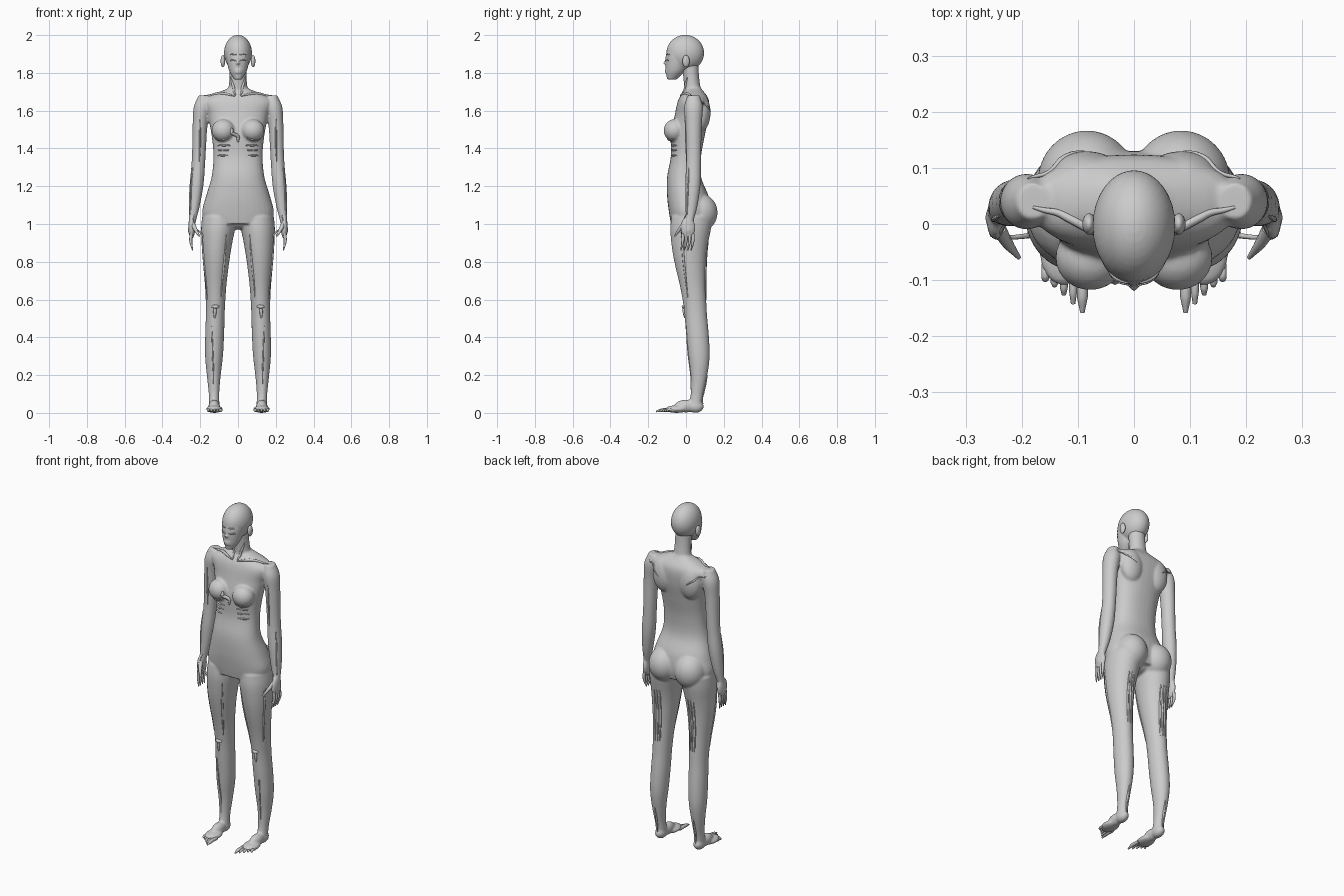
import bpy, bmesh, math
from mathutils import Vector, Matrix
from mathutils.bvhtree import BVHTree

if "Cube" in bpy.data.objects:
    bpy.data.objects.remove(bpy.data.objects["Cube"])

SHADE = (.6, .6, .6, 1)
grey = bpy.data.materials.new("soft_grey")
grey.use_nodes = True
grey.diffuse_color = SHADE
grey.node_tree.nodes["Principled BSDF"].inputs["Base Color"].default_value = SHADE

SIDES = 32
STEPS = 40
BOTH = (("left", 1), ("right", -1))


def sample(values, t):
    """Smooth value at t along evenly spaced control values."""
    last = len(values) - 1
    i = min(int(t * last), last - 1)
    u = t * last - i
    before, a, b, after = (values[min(max(k, 0), last)] for k in range(i - 1, i + 3))
    slope_a, slope_b = (b - before) / 2, (after - a) / 2
    ease = u * u * (3 - 2 * u)
    return a + (b - a) * ease + slope_a * u * (1 - u) ** 2 - slope_b * u * u * (1 - u)


def loft(bm, xs, ys, zs, widths, depths, squareness=1):
    """Stack of level rings, with centres and radii sampled from the lists."""
    rings = []
    for step in range(STEPS + 1):
        x, y, z, w, d = (sample(v, step / STEPS) for v in (xs, ys, zs, widths, depths))
        ring = []
        for i in range(SIDES):
            c, s = math.cos(math.tau * i / SIDES), math.sin(math.tau * i / SIDES)
            px = math.copysign(abs(c) ** squareness, c)
            py = math.copysign(abs(s) ** squareness, s)
            ring.append(bm.verts.new((x + w * px, y + d * py, z)))
        rings.append(ring)
    for low, high in zip(rings, rings[1:]):
        for i in range(SIDES):
            bm.faces.new((low[i - 1], low[i], high[i], high[i - 1]))
    bm.faces.new(rings[0])
    bm.faces.new(rings[-1])


def ball(bm, centre, radii):
    place = Matrix.Translation(centre) @ Matrix.Diagonal((*radii, 1))
    bmesh.ops.create_uvsphere(bm, u_segments=SIDES, v_segments=20, radius=1, matrix=place)


def finish(bm, name, voxel=None):
    """Make the object; with a voxel size, blend its pieces into one skin."""
    bmesh.ops.recalc_face_normals(bm, faces=bm.faces)
    for face in bm.faces:
        face.smooth = True
    mesh = bpy.data.meshes.new(name)
    bm.to_mesh(mesh)
    bm.free()
    mesh.materials.append(grey)
    ob = bpy.data.objects.new(name, mesh)
    bpy.context.collection.objects.link(ob)
    if voxel:
        blend = ob.modifiers.new("blend", "REMESH")
        blend.mode, blend.voxel_size, blend.use_smooth_shade = "VOXEL", voxel, True
        soften = ob.modifiers.new("soften", "SMOOTH")
        soften.factor, soften.iterations = .5, 6
    return ob


def tube(name, points, radii):
    """Tapered round strand through the points."""
    curve = bpy.data.curves.new(name, "CURVE")
    curve.dimensions, curve.bevel_depth, curve.bevel_resolution = "3D", 1, 2
    curve.use_fill_caps, curve.resolution_u = True, 4
    spline = curve.splines.new("BEZIER")
    spline.bezier_points.add(len(points) - 1)
    for knot, point, radius in zip(spline.bezier_points, points, radii):
        knot.co, knot.radius = point, radius
        knot.handle_left_type = knot.handle_right_type = "AUTO"
    curve.materials.append(grey)
    bpy.context.collection.objects.link(bpy.data.objects.new(name, curve))


# Torso and neck
bm = bmesh.new()
loft(bm, (0, 0), (.02, .02, .01, -.01, 0, .01, .03, .04, .04), (1, 1.72),
     (.17, .19, .17, .14, .13, .14, .16, .18, .05),
     (.1, .11, .11, .09, .08, .09, .09, .08, .04), squareness=.87)
loft(bm, (0, 0), (.04, .02), (1.66, 1.85), (.06, .047, .046), (.05, .042, .045))
ball(bm, (0, .02, 1), (.1, .07, .03))

# Limbs, breasts and buttocks
arm_radii = (.03, .045, .04, .037, .036, .037, .03, .02, .016)
leg_radii = (.09, .09, .08, .068, .056, .05, .05, .047, .036, .028, .028)
for side, s in BOTH:
    loft(bm, [s * x for x in (.18, .2, .21, .23, .25)], (.04, .04, .04, .03, .01),
         (1.68, .96), arm_radii, [r * 1.1 for r in arm_radii])
    loft(bm, [s * x for x in (.1, .115, .12, .128, .126)], (.03, .02, .05, .07, .05),
         (1.04, .04), leg_radii, [r * 1.2 for r in leg_radii])
    ball(bm, (s * .245, .01, .98), (.018, .04, .06))           # palm
    ball(bm, (s * .126, .05, .034), (.03, .044, .034))         # heel
    ball(bm, (s * .126, 0, .036), (.03, .06, .034))            # instep
    ball(bm, (s * .125, -.05, .02), (.044, .06, .02))          # ball of the foot
    ball(bm, (s * .078, -.06, 1.495), (.062, .058, .06))       # breast
    ball(bm, (s * .084, .075, 1.06), (.088, .092, .1))         # buttock
    ball(bm, (s * .085, .08, 1.59), (.07, .05, .1))            # shoulder blade
body = finish(bm, "body", .006)

# Head with jaw, nose and lips
bm = bmesh.new()
ball(bm, (0, -.004, 1.905), (.074, .1, .096))
loft(bm, (0, 0), (-.075, -.055, -.04, -.025), (1.765, 1.93),
     (.02, .048, .062, .066), (.025, .052, .068, .072))
ball(bm, (0, -.1, 1.852), (.012, .02, .012))
ball(bm, (0, -.097, 1.87), (.008, .014, .026))
for z in (1.803, 1.814):
    ball(bm, (0, -.098, z), (.023, .014, .008))
head = finish(bm, "head", .004)

# Skin lookup, so that raised strands follow the surface
depsgraph = bpy.context.evaluated_depsgraph_get()
depsgraph.update()
skins = {ob.name: BVHTree.FromObject(ob, depsgraph) for ob in (body, head)}


def strand(name, start, end, radius, skin="body", count=9):
    """Raised line laid on the skin, thickest in the middle."""
    ts = [i / (count - 1) for i in range(count)]
    path = [skins[skin].find_nearest(Vector(start).lerp(Vector(end), t))[0] for t in ts]
    tube(name, path, [radius * (.35 + .65 * math.sin(math.pi * t)) for t in ts])


for side, s in BOTH:
    # Eyes with lids, and ears
    bm = bmesh.new()
    ball(bm, (s * .03, -.085, 1.882), (.013, .014, .011))
    finish(bm, side + "_eye")
    bm = bmesh.new()
    ball(bm, (s * .08, 0, 1.862), (.012, .019, .032))
    finish(bm, side + "_ear")
    for part, z in (("brow", 1.9), ("lower_lid", 1.866)):
        strand(f"{side}_{part}", (s * .01, -.12, z), (s * .06, -.1, z), .004, "head")

    # Fingers, thumb and toes
    for i in range(4):
        y = .037 - .018 * i
        tube(side + "_finger", [(s * .247, y, .95), (s * .25, y, .91), (s * .24, y - .01, .86)],
             (.009, .008, .003))
    tube(side + "_thumb", [(s * .24, -.01, 1), (s * .225, -.035, .97), (s * .205, -.06, .935)],
         (.013, .01, .004))
    for i in range(5):
        x, tip = s * (.092 + .0165 * i), -.158 + .016 * i
        thick = .007 if i else .01
        tube(side + "_toe", [(x, -.07, .014), (x, tip / 2 - .05, .014), (x, tip, .007)],
             (thick, thick, .004))

    # Collar bone, neck cord and shoulder ridge
    strand(side + "_collar_bone", (s * .015, -.02, 1.67), (s * .18, .03, 1.7), .008)
    strand(side + "_neck_cord", (s * .012, -.03, 1.68), (s * .05, 0, 1.78), .007)
    strand(side + "_shoulder_ridge", (s * .19, .1, 1.66), (s * .09, .15, 1.59), .005)

    # Ribs below the breast
    for i in range(4):
        x, z = .03 + .01 * i, 1.44 - .025 * i
        strand(side + "_rib", (s * x, -.12, z), (s * .13, -.07, z), .005)

    # Arm and leg muscle edges
    strand(side + "_upper_arm_edge", (s * .2, -.03, 1.57), (s * .2, -.02, 1.33), .005)
    strand(side + "_forearm_edge", (s * .26, 0, 1.3), (s * .26, 0, 1.05), .005)
    for x in (.08, .11, .14):
        strand(side + "_hamstring", (s * x, .16, .9), (s * x, .14, .6), .006)
    strand(side + "_outer_thigh_edge", (s * .22, -.04, 1.05), (s * .18, 0, .6), .006)
    strand(side + "_inner_thigh_edge", (s * .04, -.09, .94), (s * .08, -.02, .6), .006)
    strand(side + "_knee_cap", (s * .09, -.03, .56), (s * .15, -.03, .56), .011)
    strand(side + "_knee_tendon", (s * .12, -.03, .57), (s * .125, -.03, .5), .009)
    strand(side + "_shin_edge", (s * .14, 0, .46), (s * .13, 0, .12), .004)
    strand(side + "_heel_tendon", (s * .126, .12, .2), (s * .126, .12, .06), .006)

strand("breast_bone", (0, -.13, 1.52), (0, -.13, 1.43), .01)
